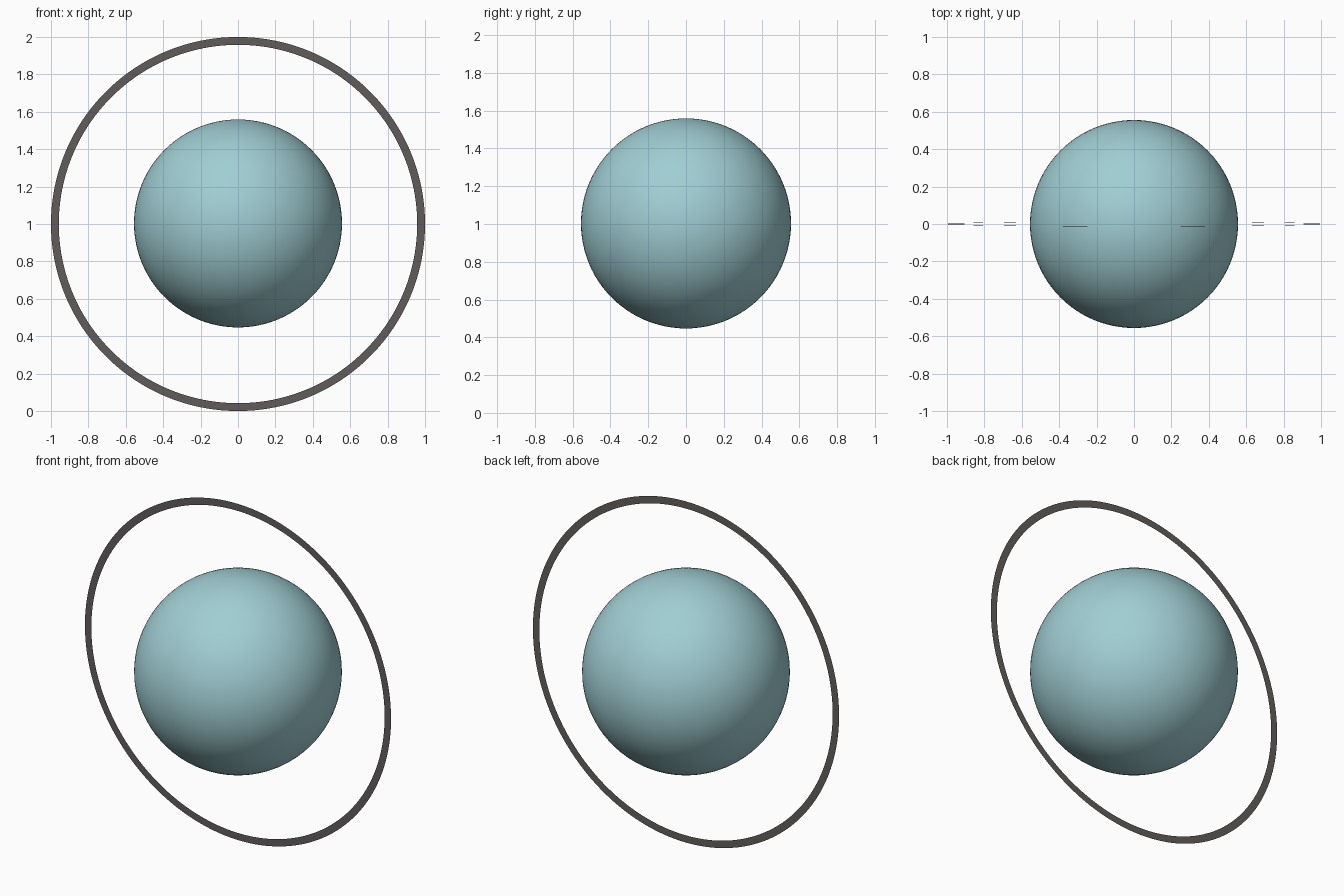
import bpy, bmesh, math

if "Cube" in bpy.data.objects:
    bpy.data.objects.remove(bpy.data.objects["Cube"])


def material(name, rgb):
    m = bpy.data.materials.new(name)
    m.diffuse_color = (*rgb, 1.0)
    m.use_nodes = True
    m.node_tree.nodes["Principled BSDF"].inputs["Base Color"].default_value = m.diffuse_color
    return m


pale_cyan = material("pale cyan", (0.352, 0.617, 0.658))
dark_grey = material("dark grey", (0.12, 0.11, 0.11))

# Planet: smooth ball
bpy.ops.mesh.primitive_uv_sphere_add(segments=96, ring_count=48, radius=0.556,
                                     location=(0, 0, 1.003))
planet = bpy.context.object
planet.name = "planet"
planet.data.materials.append(pale_cyan)
bpy.ops.object.shade_smooth()

# Ring: thin upright flat band, leaning very slightly forward at the top
OUTER, INNER, SEGMENTS, LEAN = 1.0, 0.958, 192, 0.013
bm = bmesh.new()
loops = []
for radius in (OUTER, INNER):
    loops.append([bm.verts.new((radius * math.cos(a), 0, radius * math.sin(a)))
                  for a in (2 * math.pi * i / SEGMENTS for i in range(SEGMENTS))])
outer, inner = loops
for i in range(SEGMENTS):
    j = (i + 1) % SEGMENTS
    bm.faces.new((outer[i], outer[j], inner[j], inner[i]))
bmesh.ops.recalc_face_normals(bm, faces=bm.faces)
mesh = bpy.data.meshes.new("ring")
bm.to_mesh(mesh)
bm.free()
ring = bpy.data.objects.new("ring", mesh)
bpy.context.collection.objects.link(ring)
ring.location.z = 1.0
ring.rotation_euler.x = LEAN
mesh.materials.append(dark_grey)
